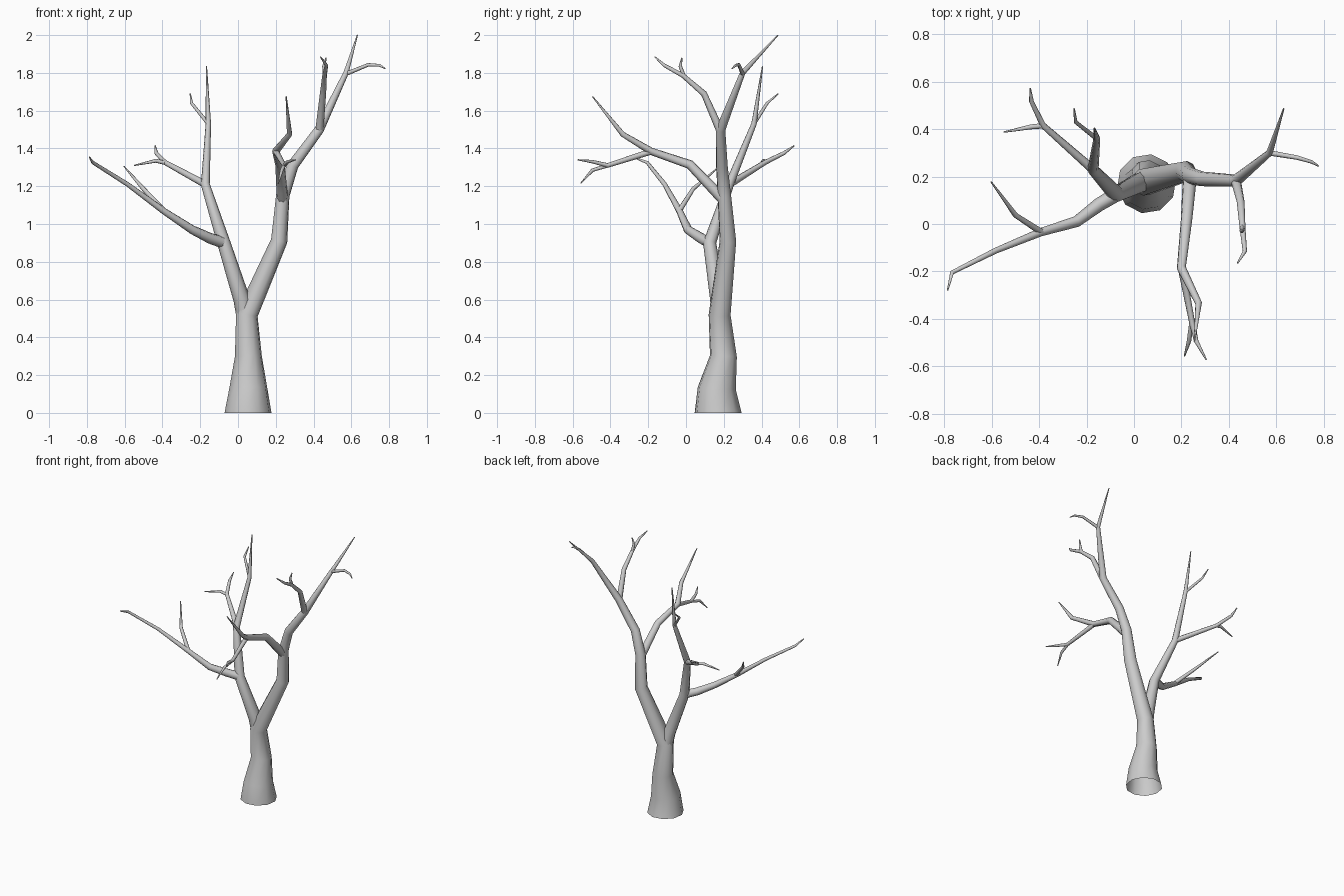
import bpy, bmesh, math
from mathutils import Vector


def limb(name, pts, sides=8):
    """Tapered tube through (x, y, z, radius) points, open at the start, pointed cap at the end."""
    p = [Vector(q[:3]) for q in pts]
    bm = bmesh.new()
    rings, side = [], Vector((1, 0, 0))
    last = None
    for i, q in enumerate(pts):
        a, b = p[max(i - 1, 0)], p[min(i + 1, len(p) - 1)]
        if 0 < i < len(p) - 1:
            t = (p[i] - a).normalized() + (b - p[i]).normalized()
        else:
            t = b - a
        t.normalize()
        if q[2] == 0:
            t = Vector((0, 0, 1))          # keep the foot flat on the ground
        if last is None:
            side = t.orthogonal().normalized()
        else:
            side = last.rotation_difference(t) @ side
        last = t
        up = t.cross(side)
        ring = []
        for k in range(sides):
            ang = 2 * math.pi * k / sides
            ring.append(bm.verts.new(p[i] + q[3] * 1.03 * (math.cos(ang) * side + math.sin(ang) * up)))
        rings.append(ring)
    for r0, r1 in zip(rings, rings[1:]):
        for k in range(sides):
            n = (k + 1) % sides
            bm.faces.new((r0[k], r0[n], r1[n], r1[k]))
    bm.faces.new(rings[-1])
    me = bpy.data.meshes.new(name)
    bm.to_mesh(me)
    bm.free()
    for f in me.polygons:
        f.use_smooth = len(f.vertices) == 4
    ob = bpy.data.objects.new(name, me)
    bpy.context.collection.objects.link(ob)
    return ob


# Trunk, carrying on into the tall right bough
limb("trunk", [(.053, .17, 0, .122), (.055, .163, .13, .099), (.055, .198, .3, .07),
               (.047, .178, .52, .057), (.218, .222, .91, .043), (.237, .203, 1.15, .035),
               (.29, .19, 1.31, .03), (.43, .183, 1.5, .025), (.572, .3, 1.8, .014),
               (.632, .487, 2.0, .003)], 10)

# Left bough
limb("left_bough", [(.043, .182, .48, .045), (.02, .172, .6, .043), (-.075, .125, .9, .034),
                    (-.173, .23, 1.21, .023), (-.157, .36, 1.53, .014), (-.167, .405, 1.835, .003)])

# Branches growing from the left bough
limb("left_low_branch", [(-.075, .125, .9, .03), (-.15, .08, .925, .028), (-.243, .01, .97, .023),
                         (-.395, -.035, 1.07, .017), (-.585, -.113, 1.21, .012),
                         (-.768, -.205, 1.325, .009), (-.787, -.28, 1.355, .003)])
limb("left_low_twig", [(-.39, -.035, 1.07, .014), (-.5, .037, 1.185, .011), (-.603, .178, 1.305, .003)])
limb("left_back_branch", [(-.173, .23, 1.21, .019), (-.385, .417, 1.325, .013),
                          (-.433, .518, 1.375, .01), (-.438, .573, 1.415, .003)])
limb("left_back_twig", [(-.378, .415, 1.322, .011), (-.435, .41, 1.335, .01), (-.55, .388, 1.31, .003)])
limb("left_top_twig", [(-.157, .36, 1.53, .01), (-.246, .43, 1.64, .008), (-.253, .488, 1.69, .003)])

# Front branch growing from the right bough
limb("front_branch", [(.237, .205, 1.12, .028), (.232, .15, 1.18, .028), (.222, .02, 1.315, .024),
                      (.2, -.185, 1.385, .019), (.273, -.335, 1.475, .014), (.255, -.495, 1.675, .003)])
limb("front_low_twig", [(.2, -.18, 1.385, .016), (.245, -.415, 1.31, .012), (.263, -.495, 1.33, .009),
                        (.305, -.573, 1.34, .003)])
limb("front_low_fork", [(.245, -.405, 1.312, .01), (.232, -.495, 1.285, .009), (.213, -.558, 1.215, .003)])

# Upper branches of the right bough
limb("right_upper_branch", [(.43, .183, 1.49, .021), (.45, .095, 1.69, .016), (.458, -.015, 1.785, .012),
                            (.468, -.115, 1.84, .009), (.437, -.165, 1.885, .003)])
limb("right_upper_twig", [(.458, -.01, 1.78, .01), (.455, -.03, 1.835, .009), (.466, -.022, 1.88, .003)])
limb("right_top_twig", [(.572, .3, 1.795, .011), (.69, .28, 1.843, .009), (.75, .262, 1.84, .007),
                        (.78, .244, 1.822, .003)])
